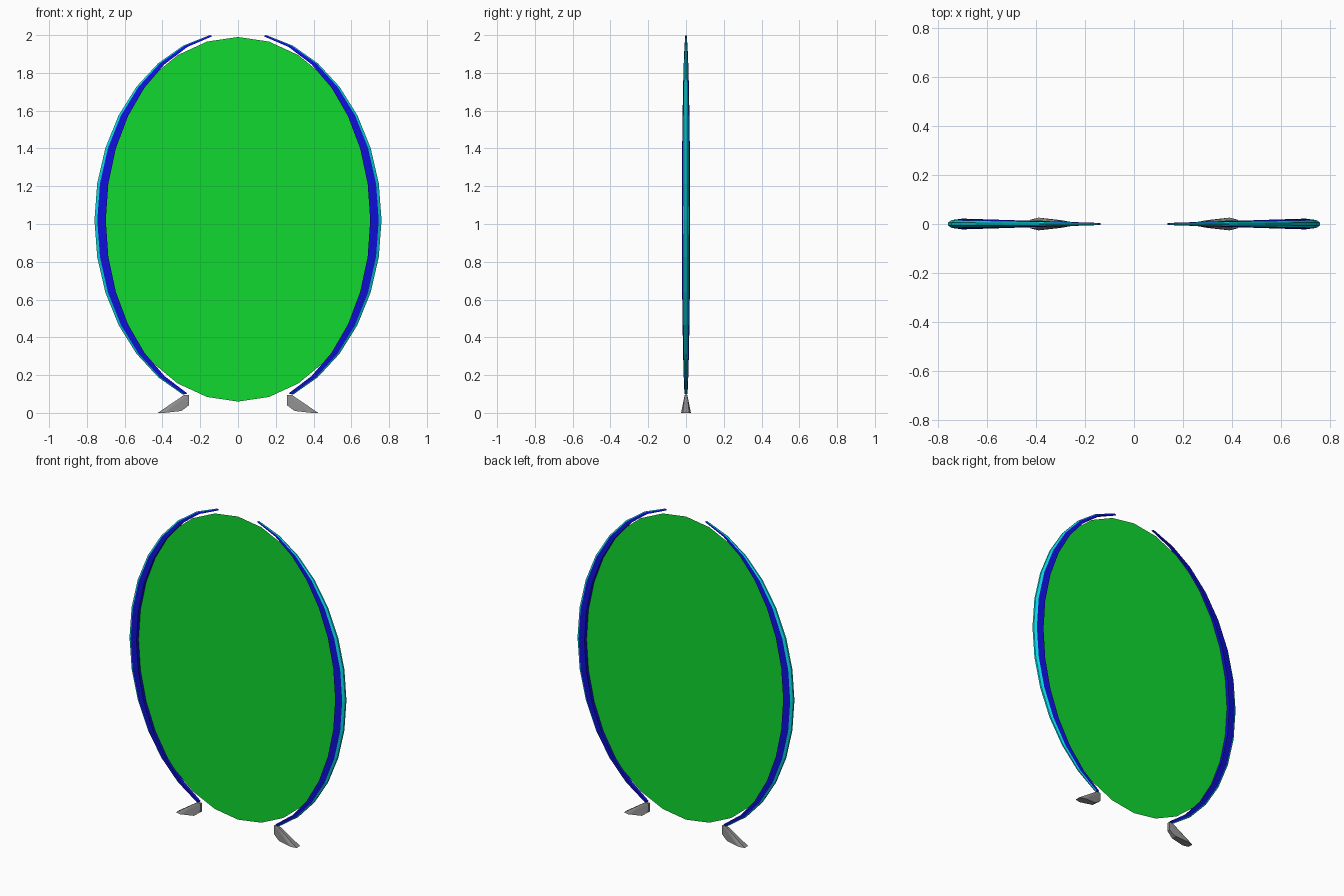
import bpy, bmesh
from math import sin, cos, pi

cube = bpy.data.objects.get("Cube")
if cube:
    bpy.data.objects.remove(cube, do_unlink=True)


def material(name, rgb):
    m = bpy.data.materials.new(name)
    m.use_nodes = True
    m.diffuse_color = (*rgb, 1)
    m.node_tree.nodes["Principled BSDF"].inputs["Base Color"].default_value = (*rgb, 1)
    return m


GREEN = material("bright green", (0.005, 0.69, 0.03))
BLUE = material("deep blue", (0.005, 0.005, 0.7))
CYAN = material("cyan", (0.002, 0.7, 0.75))
GREY = material("mid grey", (0.27, 0.27, 0.27))


def finish(name, bm, *mats):
    bmesh.ops.recalc_face_normals(bm, faces=bm.faces)
    mesh = bpy.data.meshes.new(name)
    bm.to_mesh(mesh)
    bm.free()
    for m in mats:
        mesh.materials.append(m)
    obj = bpy.data.objects.new(name, mesh)
    bpy.context.collection.objects.link(obj)
    return obj


# Flat oval panel
bm = bmesh.new()
N = 28
bm.faces.new([bm.verts.new((0.735 * sin(2 * pi * i / N), 0,
                            1.025 + 0.965 * cos(2 * pi * i / N))) for i in range(N)])
finish("oval_panel", bm, GREEN)

# Frame cross-section: inward offset and depth, blue inside, cyan on the outer bevel
SECTION = [(0.06, -0.022), (0.015, -0.016), (0, -0.006),
           (0, 0.006), (0.015, 0.016), (0.06, 0.022)]
CYAN_STRIPS = (1, 2, 3)


def frame_arm(name, side):
    bm = bmesh.new()
    rings = []
    for i in range(-6, 8):
        a = i * pi / 16
        taper = cos(a)
        rings.append([bm.verts.new((side * (0.76 - inset) * cos(a), depth * taper,
                                    1.02 + (1 - inset * 0.12) * sin(a)))
                      for inset, depth in SECTION])
    n = len(SECTION)
    for r, s in zip(rings, rings[1:]):
        for k in range(n):
            j = (k + 1) % n
            f = bm.faces.new((r[k], r[j], s[j], s[k]))
            f.material_index = 1 if k in CYAN_STRIPS else 0
    bm.faces.new(rings[0])
    bm.faces.new(rings[-1])
    finish(name, bm, BLUE, CYAN)


# Foot outline: x, z and half depth
FOOT = [(0.26, 0.095, 0.007), (0.285, 0.095, 0.007), (0.425, 0, 0.017),
        (0.39, 0, 0.026), (0.30, 0.01, 0.016), (0.26, 0.04, 0.009)]


def foot(name, side):
    bm = bmesh.new()
    for x, z, d in FOOT:
        for y in (-d, d):
            bm.verts.new((side * x, y, z))
    bmesh.ops.convex_hull(bm, input=bm.verts)
    finish(name, bm, GREY)


for label, side in (("left", 1), ("right", -1)):
    frame_arm(label + "_frame_arm", side)
    foot(label + "_foot", side)
